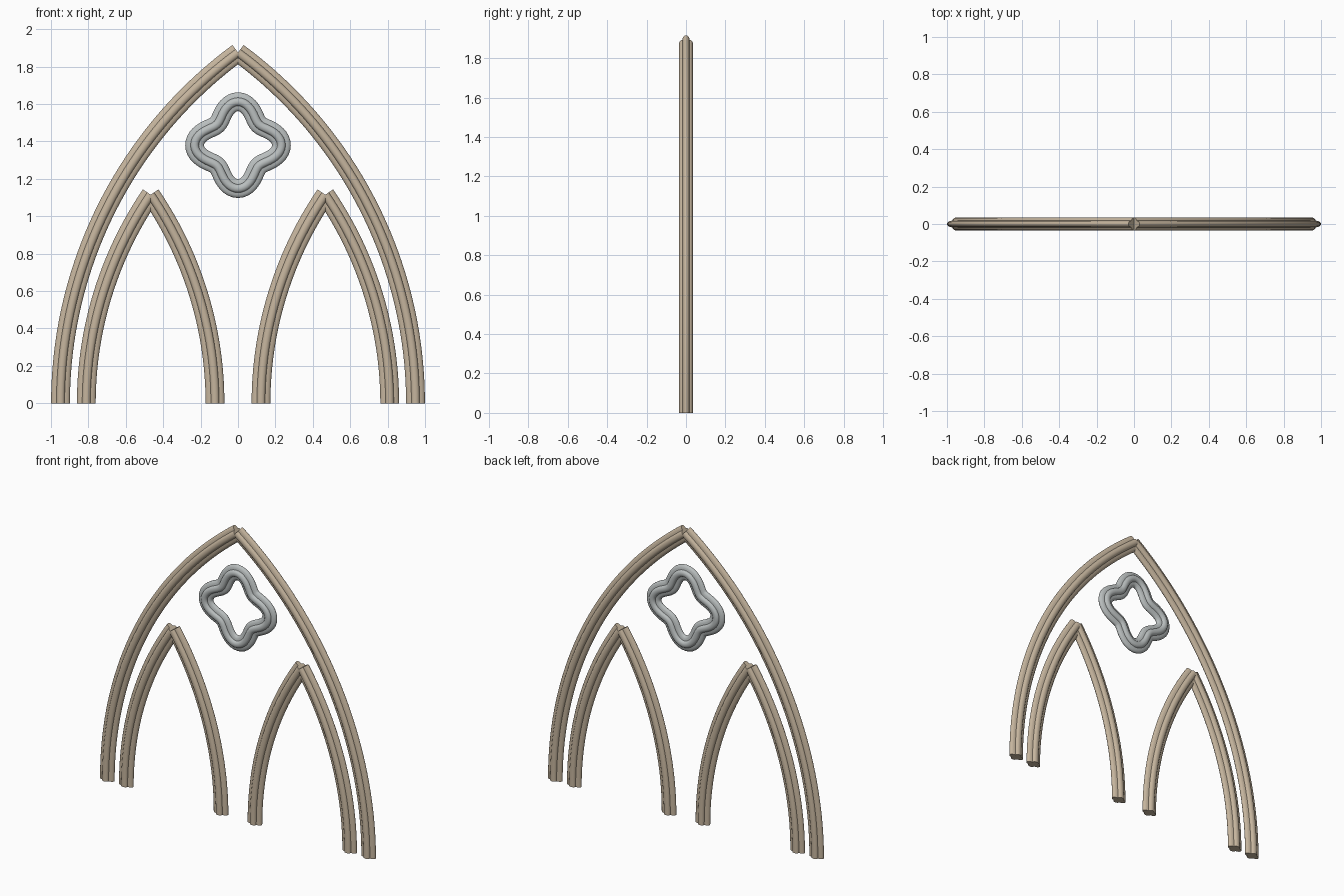
import bpy, bmesh, math
from mathutils import Vector

if "Cube" in bpy.data.objects:
    bpy.data.objects.remove(bpy.data.objects["Cube"])


def material(name, rgb):
    m = bpy.data.materials.new(name)
    m.diffuse_color = (*rgb, 1)
    m.use_nodes = True
    m.node_tree.nodes["Principled BSDF"].inputs["Base Color"].default_value = m.diffuse_color
    return m


SANDSTONE = material("sandstone", (0.56, 0.46, 0.34))
GREY = material("grey_stone", (0.49, 0.52, 0.52))


def moulding_section(steps=7):
    """Four-lobed rib section: long side lobes, rounded front and back lobes."""
    cs, cy = 0.022, 0.018          # creases between the lobes
    tip_s, tip_y = 0.051, 0.035    # lobe tips
    pts = []
    for k in range(4):
        for i in range(steps):
            a = -math.pi / 2 + math.pi * i / steps
            if k % 2 == 0:         # side lobe
                p = Vector((cs + (tip_s - cs) * math.cos(a), cy * math.sin(a)))
                pts.append(p if k == 0 else -p)
            else:                  # face lobe
                p = Vector((-cs * math.sin(a), cy + (tip_y - cy) * math.cos(a)))
                pts.append(p if k == 1 else -p)
    return pts


def sweep(name, path, mat, closed):
    """Sweep the section along (position, outward normal) pairs in the xz plane."""
    bm = bmesh.new()
    section = moulding_section()
    rings = [[bm.verts.new((x + nx * s, y, z + nz * s)) for s, y in section]
             for (x, z), (nx, nz) in path]
    n = len(section)
    pairs = list(zip(rings, rings[1:]))
    if closed:
        pairs.append((rings[-1], rings[0]))
    else:
        bm.faces.new(rings[0])
        bm.faces.new(rings[-1])
    for a, b in pairs:
        for i in range(n):
            j = (i + 1) % n
            bm.faces.new((a[i], a[j], b[j], b[i]))
    bmesh.ops.recalc_face_normals(bm, faces=bm.faces)
    mesh = bpy.data.meshes.new(name)
    bm.to_mesh(mesh)
    bm.free()
    mesh.materials.append(mat)
    ob = bpy.data.objects.new(name, mesh)
    bpy.context.collection.objects.link(ob)
    bpy.ops.object.select_all(action='DESELECT')
    ob.select_set(True)
    bpy.context.view_layer.objects.active = ob
    bpy.ops.object.shade_smooth_by_angle(angle=math.radians(40))
    return ob


def pointed_arch(name, cx, half_span, height, steps=40):
    """Two circular limbs that cross at the apex."""
    radius = (half_span ** 2 + height ** 2) / (2 * half_span)
    end = math.asin(height / radius)
    for side, label in ((-1, "left"), (1, "right")):
        path = []
        for i in range(steps + 1):
            a = end * i / steps
            n = (side * math.cos(a), math.sin(a))
            path.append(((cx + side * (half_span - radius) + radius * n[0],
                          radius * n[1]), n))
        sweep(f"{name}_{label}_limb", path, SANDSTONE, False)


# Main arch and the two lancets beneath it
pointed_arch("main_arch", 0, 0.949, 1.875)
pointed_arch("left_lancet", -0.467, 0.344, 1.115)
pointed_arch("right_lancet", 0.467, 0.344, 1.115)

# Four-lobed ring
ring = []
for i in range(96):
    t = 2 * math.pi * i / 96
    r = 0.195 + 0.037 * math.cos(4 * t)
    dr = -0.148 * math.sin(4 * t)
    c, s = math.cos(t), math.sin(t)
    nrm = Vector((dr * s + r * c, r * s - dr * c)).normalized()
    ring.append(((r * c, 1.38 + r * s), tuple(nrm)))
sweep("quatrefoil_ring", ring, GREY, True)
